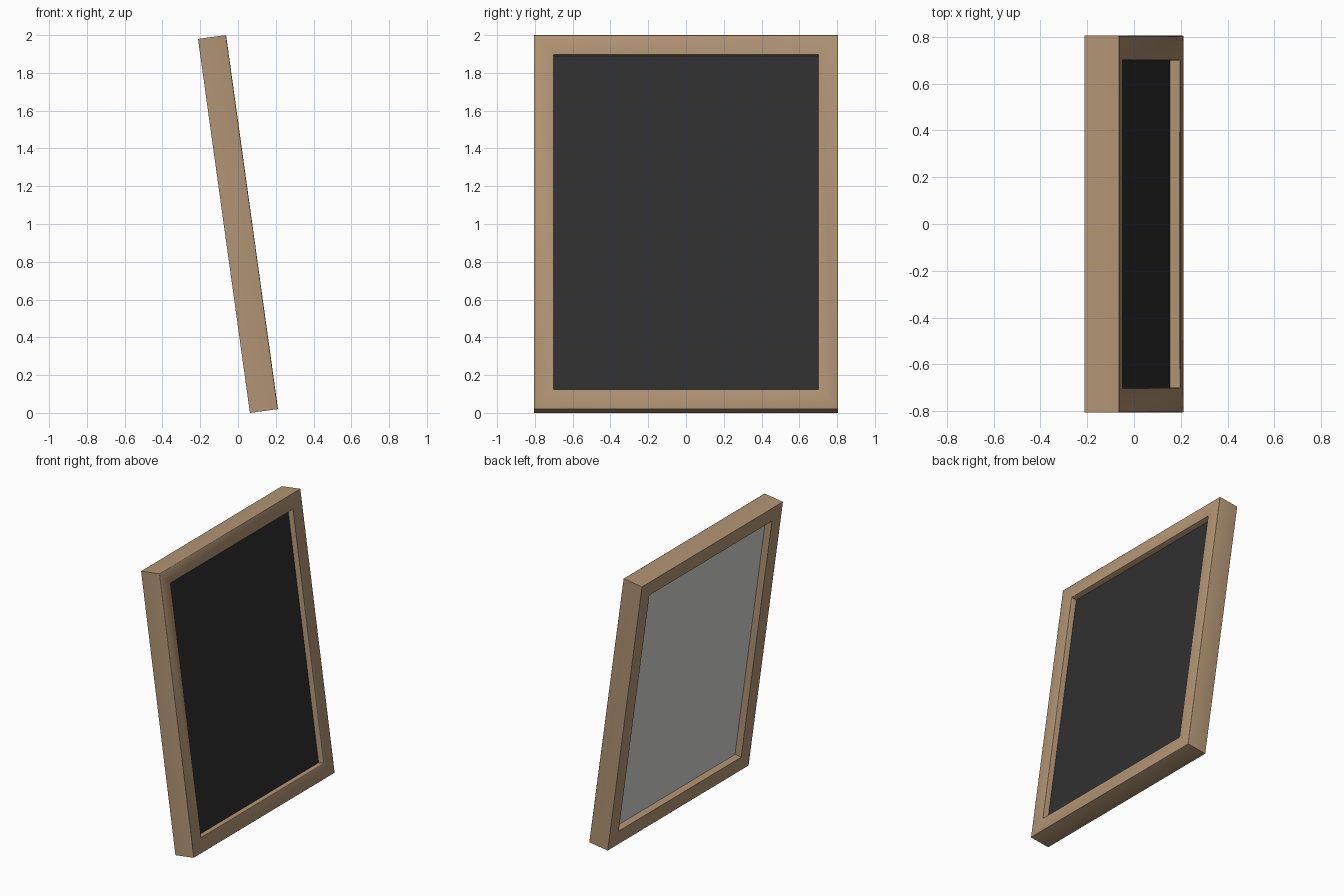
import bpy, bmesh, math

if "Cube" in bpy.data.objects:
    bpy.data.objects.remove(bpy.data.objects["Cube"])

DEPTH, WIDTH, HEIGHT, BORDER = 0.15, 1.61, 1.999, 0.105
TILT = math.radians(-7.9)


def material(name, srgb):
    m = bpy.data.materials.new(name)
    m.diffuse_color = [((c / 255 + 0.055) / 1.055) ** 2.4 for c in srgb] + [1]
    m.use_nodes = True
    m.node_tree.nodes["Principled BSDF"].inputs["Base Color"].default_value = m.diffuse_color
    return m


wood = material("tan_wood", (178, 149, 116))
dark = material("charcoal_panel", (48, 48, 48))
pale = material("pale_grey_backing", (213, 213, 209))


def finish(name, bm, mats):
    bmesh.ops.recalc_face_normals(bm, faces=bm.faces)
    mesh = bpy.data.meshes.new(name)
    bm.to_mesh(mesh)
    bm.free()
    for m in mats:
        mesh.materials.append(m)
    ob = bpy.data.objects.new(name, mesh)
    bpy.context.collection.objects.link(ob)
    # lean backwards, standing on the ground
    ob.rotation_euler = (0, TILT, 0)
    ob.location = (0, 0, 1)
    return ob


# Frame: rectangular profile swept around the four corners
bm = bmesh.new()
profile = [(DEPTH / 2, 0), (DEPTH / 2, BORDER), (-DEPTH / 2, BORDER), (-DEPTH / 2, 0)]
rings = [[bm.verts.new((x, sy * (WIDTH / 2 - inset), sz * (HEIGHT / 2 - inset)))
          for x, inset in profile]
         for sy, sz in ((-1, -1), (1, -1), (1, 1), (-1, 1))]
for i in range(4):
    a, b = rings[i], rings[(i + 1) % 4]
    for j in range(4):
        k = (j + 1) % 4
        bm.faces.new((a[j], a[k], b[k], b[j]))
# slightly softened front edges
front = [e for e in bm.edges
         if all(v.co.x > 0 for v in e.verts) and len({round(v.co.y, 4) for v in e.verts}
                                                     & {round(v.co.y, 4) for v in e.verts}) > 0
         and (abs(e.verts[0].co.y - e.verts[1].co.y) < 1e-4
              or abs(e.verts[0].co.z - e.verts[1].co.z) < 1e-4)]
bmesh.ops.bevel(bm, geom=front, offset=0.004, segments=2, profile=0.5, affect='EDGES')
frame = finish("frame", bm, [wood])
bpy.context.view_layer.objects.active = frame
frame.select_set(True)
bpy.ops.object.shade_smooth_by_angle(angle=math.radians(50))

# Panel: recessed on both sides, dark front and pale back
bm = bmesh.new()
bmesh.ops.create_cube(bm, size=1)
front_x, back_x = DEPTH / 2 - 0.043, -DEPTH / 2 + 0.05
for v in bm.verts:
    v.co.x = front_x if v.co.x > 0 else back_x
    v.co.y *= WIDTH - 2 * BORDER
    v.co.z *= HEIGHT - 2 * BORDER
for f in bm.faces:
    f.material_index = 1 if f.calc_center_median().x < back_x + 0.001 else 0
finish("panel", bm, [dark, pale])
